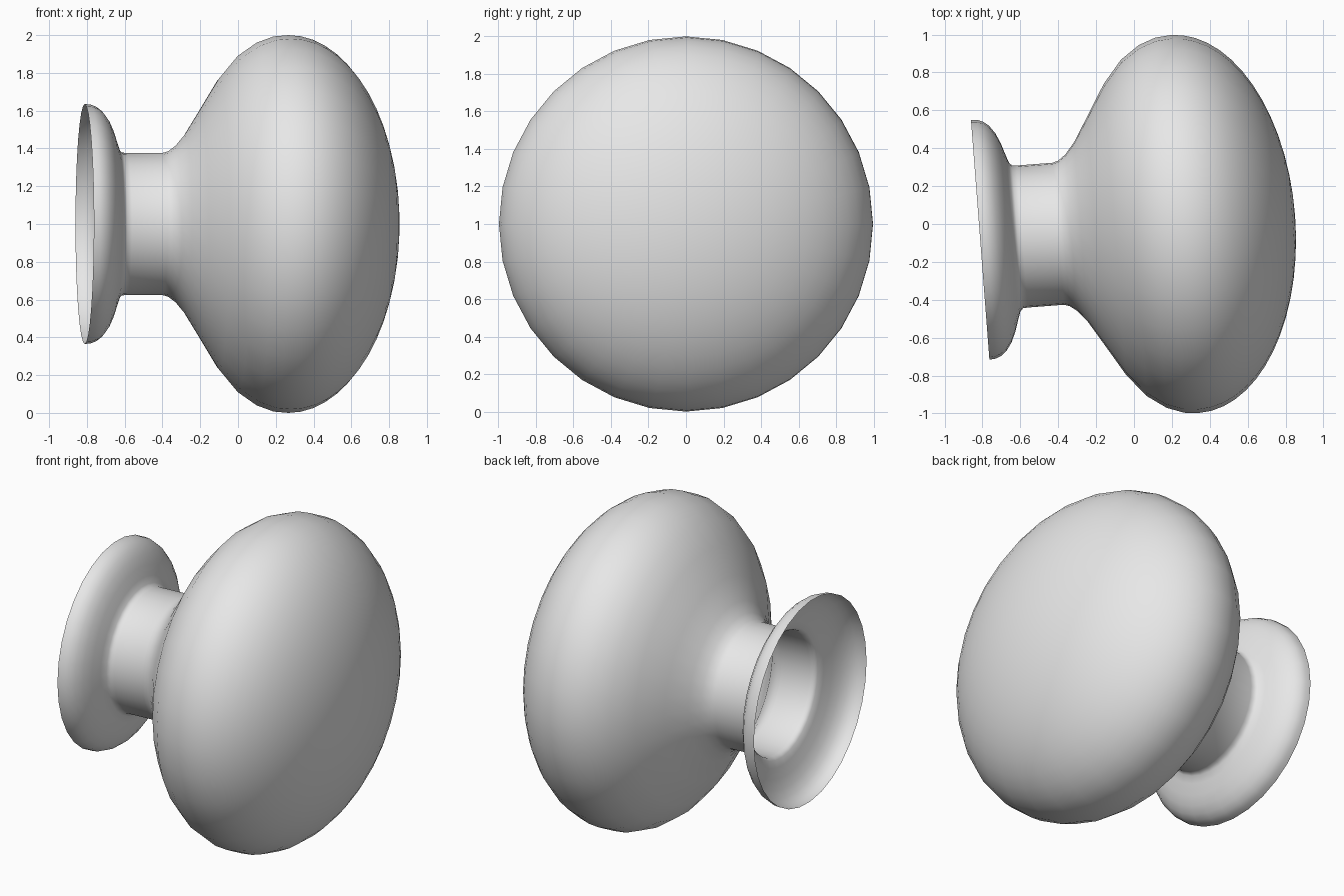
import bpy
import bmesh
from math import cos, sin, pi, radians
from mathutils import Matrix, Vector

SIDES = 32
TURN = radians(4.4)
DOME_DEPTH = 0.584
DOME_STEPS = 14

cube = bpy.data.objects.get("Cube")
if cube:
    bpy.data.objects.remove(cube, do_unlink=True)

# Plain grey finish
grey = bpy.data.materials.new("light_grey")
grey.use_nodes = True
color = (0.8, 0.8, 0.8, 1)
grey.diffuse_color = color
grey.node_tree.nodes["Principled BSDF"].inputs["Base Color"].default_value = color

# Profile (distance along axis, radius) from the open base plate to the widest ring
profile = [
    (-1.083, 0.635), (-1.05, 0.632), (-1.02, 0.62), (-0.99, 0.596),
    (-0.96, 0.554), (-0.935, 0.498), (-0.915, 0.435), (-0.9, 0.393),
    (-0.885, 0.378), (-0.86, 0.376), (-0.67, 0.376), (-0.64, 0.385),
    (-0.6, 0.415), (-0.55, 0.475), (-0.47, 0.605), (-0.37, 0.77),
    (-0.27, 0.89), (-0.17, 0.96), (-0.08, 0.993),
]
# Rounded front of the knob
for i in range(DOME_STEPS + 1):
    a = pi / 2 * i / DOME_STEPS
    profile.append((DOME_DEPTH * sin(a), cos(a)))

# Spin the profile around the knob axis
bm = bmesh.new()
verts = [bm.verts.new((x, 0, r)) for x, r in profile]
edges = [bm.edges.new(pair) for pair in zip(verts, verts[1:])]
bmesh.ops.spin(bm, geom=verts + edges, cent=(0, 0, 0), axis=(1, 0, 0),
               angle=2 * pi, steps=SIDES)
bmesh.ops.remove_doubles(bm, verts=bm.verts[:], dist=0.0005)
bmesh.ops.recalc_face_normals(bm, faces=bm.faces[:])
bm.faces.ensure_lookup_table()
outer = max(bm.faces, key=lambda f: f.calc_center_median().x)
if outer.normal.x < 0:
    bmesh.ops.reverse_faces(bm, faces=bm.faces[:])
for face in bm.faces:
    face.smooth = True

# Place the knob, turned slightly about the vertical
bm.transform(Matrix.Translation(Vector((0.268, 0, 1))) @ Matrix.Rotation(TURN, 4, "Z"))
mesh = bpy.data.meshes.new("door_knob")
bm.to_mesh(mesh)
bm.free()
mesh.materials.append(grey)
knob = bpy.data.objects.new("door_knob", mesh)
bpy.context.collection.objects.link(knob)
